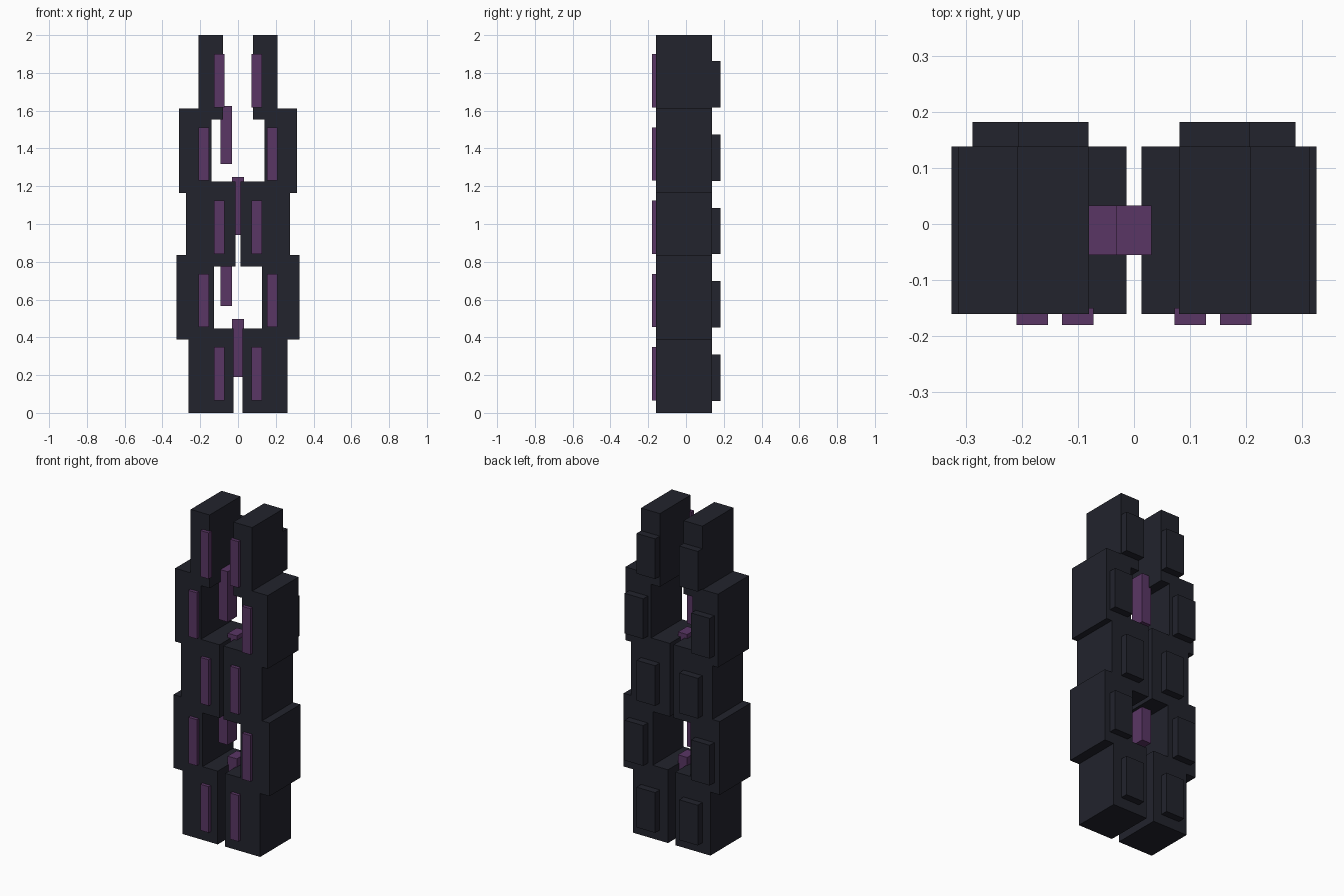
import bpy

cube = bpy.data.objects.get("Cube")
if cube:
    bpy.data.objects.remove(cube, do_unlink=True)


def material(name, rgb):
    m = bpy.data.materials.new(name)
    m.use_nodes = True
    colour = (*rgb, 1.0)
    m.diffuse_color = colour
    m.node_tree.nodes["Principled BSDF"].inputs["Base Color"].default_value = colour
    return m


CHARCOAL = material("charcoal", (0.016, 0.017, 0.026))
PURPLE = material("dark purple", (0.102, 0.037, 0.130))


def box(name, x, y, z, mat):
    """Axis-aligned box from (min, max) ranges."""
    (x0, x1), (y0, y1), (z0, z1) = sorted(x), y, z
    bpy.ops.mesh.primitive_cube_add(
        size=1, location=((x0 + x1) / 2, (y0 + y1) / 2, (z0 + z1) / 2))
    ob = bpy.context.object
    ob.name = name
    ob.scale = (x1 - x0, y1 - y0, z1 - z0)
    bpy.ops.object.transform_apply(location=False, rotation=False, scale=True)
    ob.data.materials.append(mat)
    return ob


# Inner and outer x of the stacked blocks, bottom to top
levels = [(0.025, 0.262), (0.128, 0.325), (0.013, 0.275), (0.139, 0.313), (0.08, 0.208)]
STEP, HEIGHT = 0.388, 0.448

for i, (inner, outer) in enumerate(levels):
    z = i * STEP
    shift = 0.081 * (i % 2)  # every second level sits further out
    for side, s in (("left", 1), ("right", -1)):
        tag = f"{side}_{i + 1}"
        # Main block
        box(f"block_{tag}", (s * inner, s * outer), (-0.16, 0.138), (z, z + HEIGHT), CHARCOAL)
        # Glowing strip on the front
        box(f"front_strip_{tag}", (s * (0.072 + shift), s * (0.128 + shift)),
            (-0.18, -0.15), (z + 0.066, z + 0.348), PURPLE)
        # Raised panel on the back
        box(f"back_panel_{tag}", (s * (0.081 + shift), s * (0.207 + shift)),
            (0.12, 0.182), (z + 0.064, z + 0.31), CHARCOAL)

# Core bars between the two columns, alternating in x
for i in range(4):
    x = -0.062 * (i % 2)
    z = 0.19 + i * 0.376
    box(f"core_bar_{i + 1}", (x - 0.031, x + 0.031), (-0.055, 0.033), (z, z + 0.308), PURPLE)
